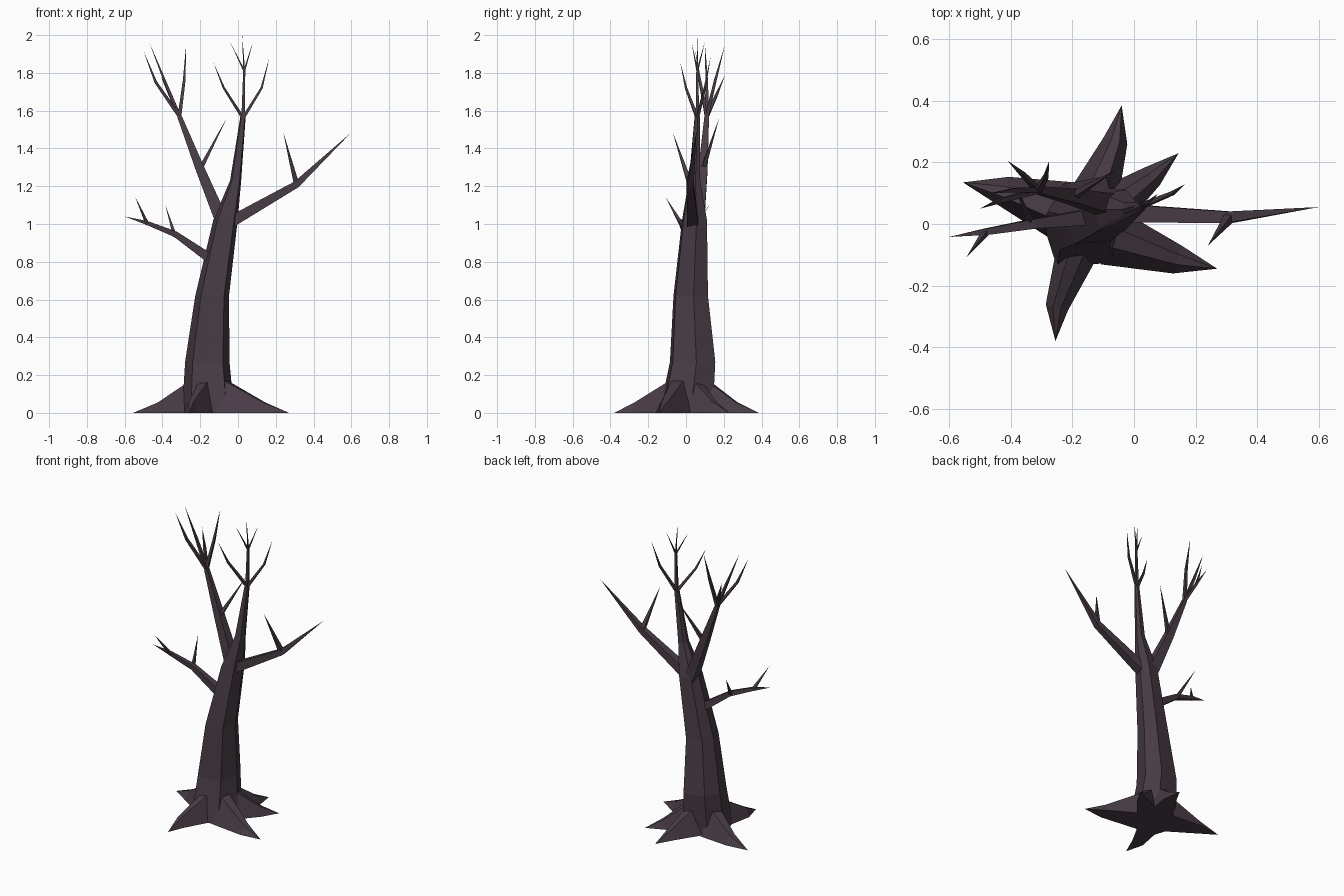
import bpy, bmesh, math
from mathutils import Vector, Matrix

if "Cube" in bpy.data.objects:
    bpy.data.objects.remove(bpy.data.objects["Cube"])

bark = bpy.data.materials.new("dark_bark")
bark.use_nodes = True
color = (0.066, 0.046, 0.061, 1)
bark.diffuse_color = color
bark.node_tree.nodes["Principled BSDF"].inputs["Base Color"].default_value = color


def loft(name, rings):
    """Skin a list of equal-length rings of points, closing both ends."""
    bm = bmesh.new()
    loops = [[bm.verts.new(p) for p in ring] for ring in rings]
    n = len(loops[0])
    for a, b in zip(loops, loops[1:]):
        for i in range(n):
            j = (i + 1) % n
            bm.faces.new((a[i], a[j], b[j], b[i]))
    bm.faces.new(loops[0][::-1])
    bm.faces.new(loops[-1])
    bmesh.ops.remove_doubles(bm, verts=bm.verts, dist=0.0003)
    bmesh.ops.recalc_face_normals(bm, faces=bm.faces)
    mesh = bpy.data.meshes.new(name)
    bm.to_mesh(mesh)
    bm.free()
    mesh.materials.append(bark)
    obj = bpy.data.objects.new(name, mesh)
    bpy.context.collection.objects.link(obj)
    return obj


def limb(name, path, radii, sides=4):
    """Tapered faceted branch along a path; zero radius makes a point."""
    pts = [Vector(p) for p in path]
    rings = []
    for i, (p, r) in enumerate(zip(pts, radii)):
        d = (pts[min(i + 1, len(pts) - 1)] - pts[max(i - 1, 0)]).normalized()
        u = d.cross(Vector((0, 1, 0))).normalized()
        v = d.cross(u)
        ring = []
        for k in range(sides):
            a = math.tau * (k + 0.5) / sides
            ring.append(p + r * (math.cos(a) * u + math.sin(a) * v))
        rings.append(ring)
    return loft(name, rings)


def root(name, start, knee, tip, width, height):
    """Buttress root: wedge section, low knee, pointed tip on the ground."""
    s, k, t = (Vector((*p, 0)) for p in (start, knee, tip))
    side = Vector((s.y - t.y, t.x - s.x, 0)).normalized()
    rings = []
    for p, w, h in ((s, width, height), (k, width * 0.5, 0.055), (t, 0, 0)):
        up = Vector((0, 0, h))
        rings.append([p - side * w, p + side * w,
                      p + side * w * 0.35 + up, p - side * w * 0.35 + up])
    return loft(name, rings)


# Trunk: irregular six-sided section, leaning and tapering upward
section = [(-0.08, -0.12), (0.08, -0.105), (0.115, 0.02),
           (0.07, 0.12), (-0.07, 0.095), (-0.12, 0.005)]
levels = [(-0.155, 0.0, 0, 1.18), (-0.16, 0.035, 0.27, 1), (-0.135, 0.025, 0.62, 0.76),
          (-0.065, 0.045, 1.02, 0.55), (-0.012, 0.045, 1.23, 0.25), (0.027, 0.06, 1.57, 0.12)]
loft("trunk", [[(cx + x * s, cy + y * s, z) for x, y in section]
               for cx, cy, z, s in levels])

# Roots
root("front_root", (-0.17, -0.05), (-0.25, -0.27), (-0.255, -0.38), 0.075, 0.19)
root("left_front_root", (-0.08, -0.04), (0.14, -0.115), (0.27, -0.145), 0.095, 0.18)
root("left_back_root", (-0.08, 0.05), (0.06, 0.155), (0.145, 0.23), 0.075, 0.18)
root("back_root", (-0.13, 0.09), (-0.06, 0.27), (-0.04, 0.385), 0.08, 0.19)
root("right_root", (-0.23, 0.04), (-0.42, 0.105), (-0.555, 0.135), 0.10, 0.18)

# Crown twigs on top of the trunk
fork = (0.027, 0.06, 1.56)
split = (0.033, 0.06, 1.81)
limb("crown_stem", [fork, split], [0.013, 0.008])
limb("crown_twig_right", [fork, (-0.075, 0.0, 1.72), (-0.13, -0.03, 1.855)], [0.012, 0.008, 0])
limb("crown_twig_left", [fork, (0.125, 0.1, 1.72), (0.167, 0.13, 1.885)], [0.012, 0.008, 0])
for i, tip in enumerate([(-0.04, 0.03, 1.96), (0.022, 0.06, 2.0), (0.08, 0.1, 1.965)]):
    limb(f"crown_tip_{i + 1}", [split, tip], [0.007, 0])

# Upper right branch with its twigs
fork = (-0.31, 0.11, 1.57)
limb("upper_branch", [(-0.075, 0.06, 0.99), (-0.2, 0.09, 1.29), fork],
     [0.05, 0.034, 0.017])
limb("upper_branch_spur", [(-0.2, 0.09, 1.29), (-0.06, 0.175, 1.56)], [0.017, 0])
for i, (knee, tip) in enumerate([
        ((-0.435, 0.075, 1.75), (-0.5, 0.05, 1.915)),
        ((-0.385, 0.11, 1.75), (-0.467, 0.1, 1.955)),
        ((-0.285, 0.155, 1.76), (-0.275, 0.205, 1.945)),
        ((-0.36, 0.16, 1.68), (-0.41, 0.205, 1.785))]):
    limb(f"upper_twig_{i + 1}", [fork, knee, tip], [0.014, 0.01, 0])

# Long left branch
limb("left_branch", [(-0.04, 0.035, 1.01), (0.31, 0.022, 1.21), (0.6, 0.055, 1.485)],
     [0.043, 0.026, 0])
limb("left_branch_spur", [(0.31, 0.022, 1.21), (0.24, -0.07, 1.485)], [0.02, 0])

# Lower right branch
limb("lower_branch", [(-0.13, 0.025, 0.805), (-0.33, 0.0, 0.945), (-0.48, -0.025, 1.005),
                      (-0.6, -0.042, 1.04)], [0.037, 0.022, 0.015, 0])
limb("lower_spur_outer", [(-0.48, -0.025, 1.0), (-0.545, -0.11, 1.145)], [0.014, 0])
limb("lower_spur_inner", [(-0.335, 0.0, 0.94), (-0.385, 0.125, 1.1)], [0.014, 0])
